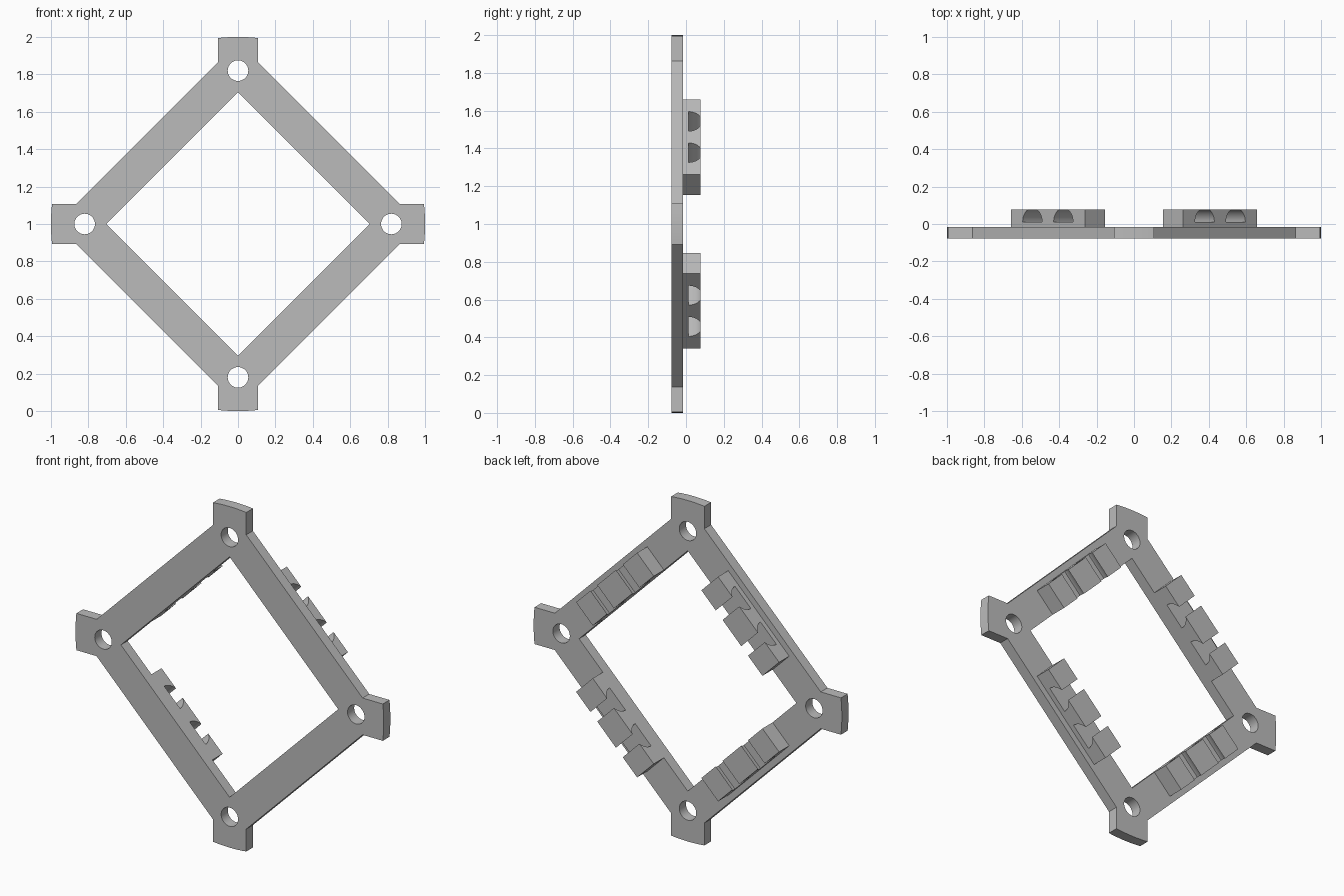
import bpy
import bmesh
from math import sin, cos, pi, radians, asin
from mathutils import Matrix, Vector

cube = bpy.data.objects.get("Cube")
if cube:
    bpy.data.objects.remove(cube, do_unlink=True)

grey = bpy.data.materials.new("plain grey")
grey.use_nodes = True
colour = (0.5, 0.5, 0.5, 1)
grey.diffuse_color = colour
grey.node_tree.nodes["Principled BSDF"].inputs["Base Color"].default_value = colour

FRONT, SEAM, BACK = -0.078, -0.016, 0.078   # depth layers
INNER = 0.705                               # inner corner of the square opening


def arc(cx, cy, r, start, end, steps):
    """Points along an arc, both ends included."""
    angles = [start + (end - start) * i / steps for i in range(steps + 1)]
    return [(cx + r * cos(a), cy + r * sin(a)) for a in angles]


def slab(name, loops, depth, matrix):
    """Extrude closed outlines (with holes) into a solid mesh."""
    curve = bpy.data.curves.new(name, "CURVE")
    curve.dimensions = "2D"
    curve.fill_mode = "BOTH"
    curve.extrude = depth / 2
    for loop in loops:
        spline = curve.splines.new("POLY")
        spline.points.add(len(loop) - 1)
        for point, (x, y) in zip(spline.points, loop):
            point.co = (x, y, 0, 1)
        spline.use_cyclic_u = True
    curve.materials.append(grey)
    obj = bpy.data.objects.new(name, curve)
    bpy.context.collection.objects.link(obj)
    obj.matrix_world = matrix
    bpy.ops.object.select_all(action="DESELECT")
    obj.select_set(True)
    bpy.context.view_layer.objects.active = obj
    bpy.ops.object.convert(target="MESH")
    obj = bpy.context.object
    obj.name = name
    bm = bmesh.new()
    bm.from_mesh(obj.data)
    bmesh.ops.remove_doubles(bm, verts=bm.verts, dist=0.0001)
    bmesh.ops.recalc_face_normals(bm, faces=bm.faces)
    bm.to_mesh(obj.data)
    bm.free()
    bpy.ops.object.shade_smooth_by_angle(angle=radians(30))
    return obj


# Frame plate: four corner tabs with rounded ends, square opening, bolt holes
half_tab, tab_root = 0.108, 0.863
spread = asin(half_tab)
outline, holes = [], []
for k in range(4):
    a = k * pi / 2
    turn = Matrix.Rotation(a, 2)
    tab = [(tab_root, -half_tab)] + arc(0, 0, 1, -spread, spread, 8) + [(tab_root, half_tab)]
    outline += [tuple(turn @ Vector(p)) for p in tab]
    holes.append(arc(0.82 * cos(a), 0.82 * sin(a), 0.055, 0, 2 * pi, 40)[:-1])
opening = arc(0, 0, INNER, 0, 2 * pi, 4)[:-1]
upright = Matrix.Translation((0, (FRONT + SEAM) / 2, 1)) @ Matrix.Rotation(pi / 2, 4, "X")
slab("frame_plate", [outline, opening] + holes, SEAM - FRONT, upright)

# Clip blocks: each bar carries a block with two undercut round grooves
length, width = 0.56, 0.153
groove_r, groove_floor, groove_x = 0.073, 0.012, 0.117
lip = asin((BACK - groove_floor) / groove_r)
profile = [(length / 2, SEAM), (length / 2, BACK)]
for x in (groove_x, -groove_x):
    profile += arc(x, groove_floor, groove_r, lip, 0, 10)
    profile += arc(x, groove_floor, groove_r, pi, pi - lip, 10)
profile += [(-length / 2, BACK), (-length / 2, SEAM)]

names = ("upper_left", "upper_right", "lower_right", "lower_left")
for k, name in enumerate(names):
    a = pi / 4 + k * pi / 2
    out = Vector((cos(a), 0, sin(a)))
    back = Vector((0, 1, 0))
    axes = Matrix((back.cross(out), back, out)).transposed().to_4x4()
    centre = out * (INNER * cos(pi / 4) + width / 2) + Vector((0, 0, 1))
    slab(name + "_clip_block", [profile], width, Matrix.Translation(centre) @ axes)
